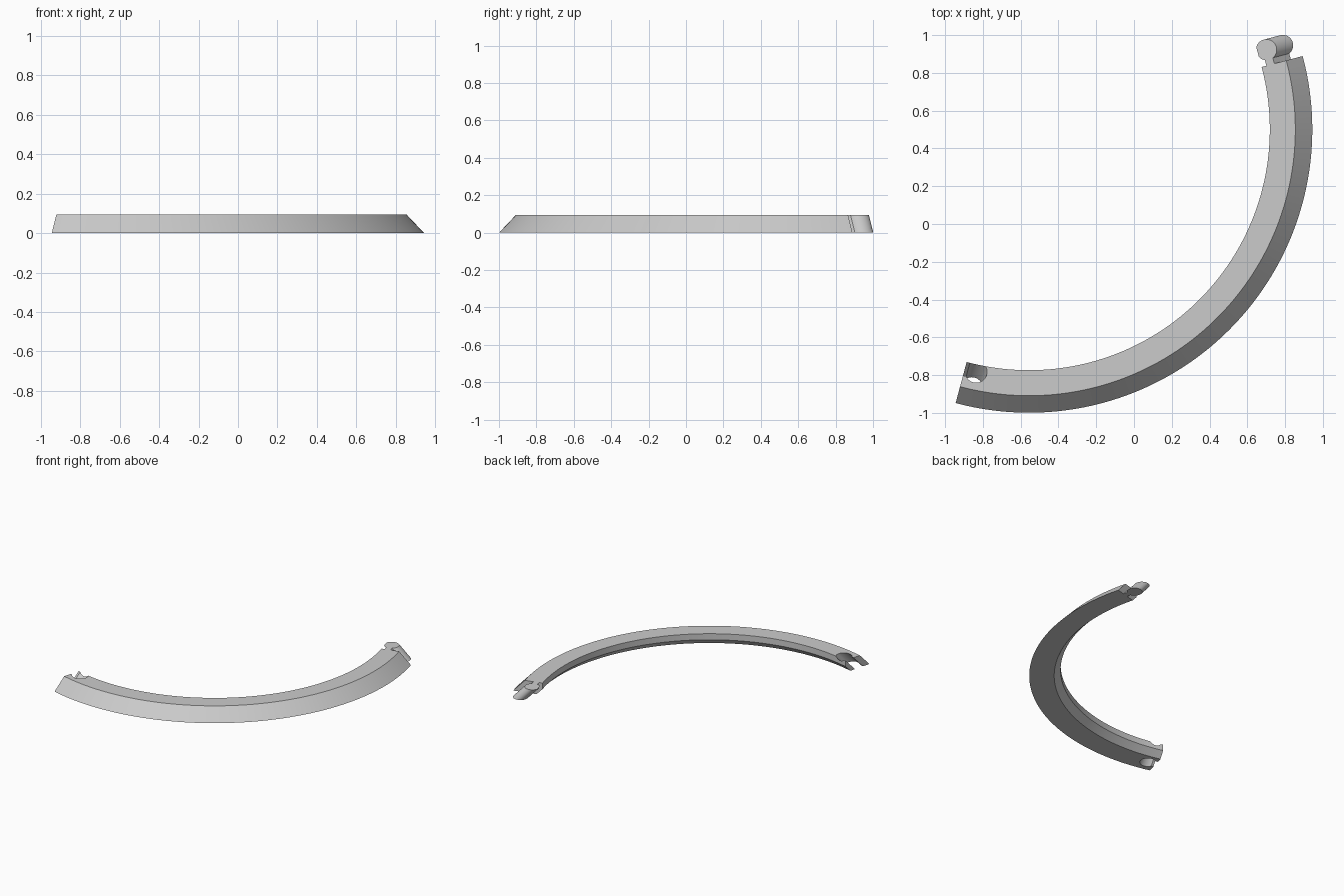
import bpy
import bmesh
from math import sin, cos, asin, radians, pi
from mathutils import Vector

if "Cube" in bpy.data.objects:
    bpy.data.objects.remove(bpy.data.objects["Cube"], do_unlink=True)

CENTRE = Vector((-0.556, 0.501, 0))   # centre of the ring the segment belongs to
HEIGHT, LEAN = 0.095, 0.09            # connectors lean outward towards the floor
INNER = 1.275
START, END = radians(-105), radians(15)

grey = bpy.data.materials.new("light_grey")
grey.use_nodes = True
colour = (0.6, 0.6, 0.6, 1)
grey.diffuse_color = colour
grey.node_tree.nodes["Principled BSDF"].inputs["Base Color"].default_value = colour


def loft(name, rings):
    """Closed solid skinned through equal-sized rings of points."""
    bm = bmesh.new()
    loops = [[bm.verts.new(p) for p in ring] for ring in rings]
    n = len(loops[0])
    for a, b in zip(loops, loops[1:]):
        for i in range(n):
            j = (i + 1) % n
            bm.faces.new((a[i], a[j], b[j], b[i]))
    bm.faces.new(loops[0])
    bm.faces.new(loops[-1])
    bmesh.ops.recalc_face_normals(bm, faces=bm.faces)
    mesh = bpy.data.meshes.new(name)
    bm.to_mesh(mesh)
    bm.free()
    mesh.materials.append(grey)
    obj = bpy.data.objects.new(name, mesh)
    bpy.context.collection.objects.link(obj)
    return obj


def at(angle, u, t, z):
    """Point at radial distance u and tangential offset t from an end plane."""
    radial = Vector((cos(angle), sin(angle), 0))
    tangent = Vector((-sin(angle), cos(angle), 0))
    return CENTRE + radial * u + tangent * t + Vector((0, 0, z))


def keyhole(u, t, r, half, t_end, steps=40):
    """Round head with a straight neck running back to t_end."""
    gap = asin(half / r)
    a0, a1 = gap - pi / 2, 1.5 * pi - gap
    angles = [a0 + (a1 - a0) * i / steps for i in range(steps + 1)]
    head = [(u + r * cos(a), t + r * sin(a)) for a in angles]
    return head + [(u - half, t_end), (u + half, t_end)]


def connector(name, angle, outline, heights, limit):
    """Keyhole prism leaning with the outer slope, trimmed at an inner limit."""
    rings = []
    for z in heights:
        shift = LEAN * (1 - z / HEIGHT)
        rings.append([at(angle, max(u + shift, limit), t, z) for u, t in outline])
    return loft(name, rings)


# Ring segment with sloped outside and undercut inside
profile = [(1.5, 0), (1.41, HEIGHT), (INNER, HEIGHT), (INNER, 0.047), (1.321, 0)]
STEPS = 96
ring = loft("ring_segment", [
    [at(START + (END - START) * i / STEPS, u, 0, z) for u, z in profile]
    for i in range(STEPS + 1)])

# Socket cut through the right end
cutter = connector("socket_cutter", START, keyhole(1.312, 0.062, 0.058, 0.037, -0.05),
                   (-0.02, HEIGHT + 0.02), 0)
cutter.hide_render = True
cut = ring.modifiers.new("socket", 'BOOLEAN')
cut.operation, cut.solver, cut.object = 'DIFFERENCE', 'EXACT', cutter
bpy.context.view_layer.objects.active = ring
ring.select_set(True)
bpy.ops.object.modifier_apply(modifier=cut.name)
bpy.data.objects.remove(cutter, do_unlink=True)

# Knob on the left end
knob = connector("connector_knob", END, keyhole(1.323, 0.082, 0.055, 0.022, 0),
                 (0, HEIGHT - 0.008, HEIGHT), INNER)

knob.select_set(True)
bpy.ops.object.shade_smooth_by_angle(angle=radians(25))
